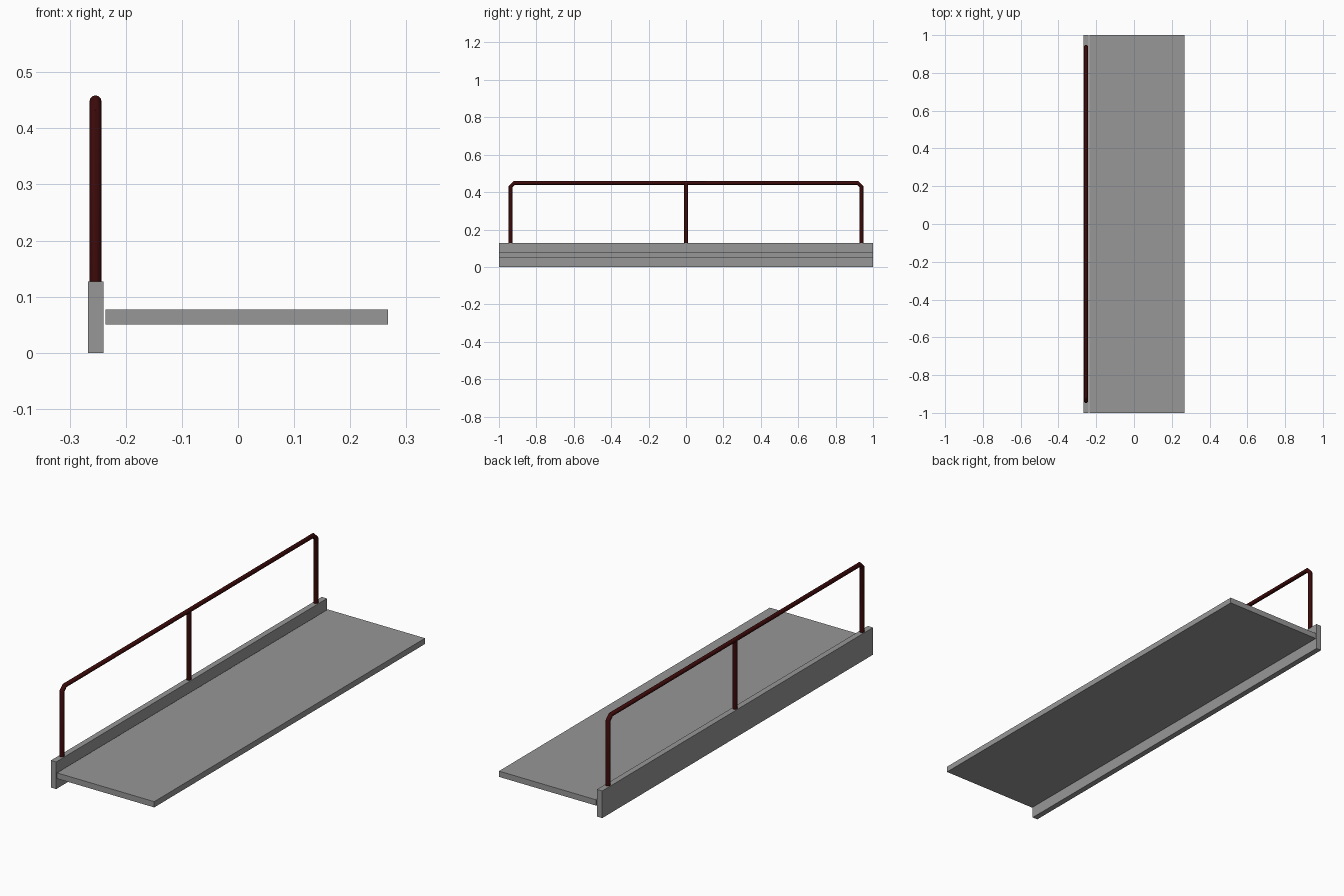
import bpy

cube = bpy.data.objects.get("Cube")
if cube:
    bpy.data.objects.remove(cube, do_unlink=True)


def make_material(name, rgb):
    mat = bpy.data.materials.new(name)
    mat.use_nodes = True
    mat.diffuse_color = (*rgb, 1)
    mat.node_tree.nodes["Principled BSDF"].inputs["Base Color"].default_value = (*rgb, 1)
    return mat


concrete = make_material("concrete grey", (0.31, 0.31, 0.31))
paint = make_material("dark red paint", (0.045, 0.003, 0.003))


def slab(name, x0, x1, z0, z1):
    """Box running the full length of the walkway."""
    bpy.ops.mesh.primitive_cube_add(size=1, location=((x0 + x1) / 2, 0, (z0 + z1) / 2))
    obj = bpy.context.object
    obj.name = name
    obj.scale = (x1 - x0, 2, z1 - z0)
    bpy.ops.object.transform_apply(location=False, rotation=False, scale=True)
    obj.data.materials.append(concrete)


def tube(name, points):
    """Round bar swept along a path in the railing plane, given as (y, z)."""
    curve = bpy.data.curves.new(name, "CURVE")
    curve.dimensions = "3D"
    curve.bevel_depth = 0.0105
    curve.bevel_resolution = 4
    curve.use_fill_caps = True
    spline = curve.splines.new("POLY")
    spline.points.add(len(points) - 1)
    for point, (y, z) in zip(spline.points, points):
        point.co = (RAIL_X, y, z, 1)
    obj = bpy.data.objects.new(name, curve)
    bpy.context.collection.objects.link(obj)
    bpy.ops.object.select_all(action="DESELECT")
    obj.select_set(True)
    bpy.context.view_layer.objects.active = obj
    bpy.ops.object.convert(target="MESH")
    obj = bpy.context.object
    obj.data.materials.clear()
    obj.data.materials.append(paint)
    bpy.ops.object.shade_smooth_by_angle(angle=0.6)


# Walkway deck and the upright kerb beside it
slab("deck", -0.236, 0.267, 0.05, 0.077)
slab("kerb", -0.267, -0.24, 0, 0.127)

# Railing: one bent bar with clipped corners, plus a middle post
RAIL_X = -0.254
POST_Y, BASE_Z, TOP_Z, CLIP = 0.938, 0.12, 0.449, 0.02
half = [(POST_Y, BASE_Z), (POST_Y, TOP_Z - CLIP), (POST_Y - CLIP, TOP_Z)]
tube("handrail", [(-y, z) for y, z in half] + half[::-1])
tube("middle_post", [(0, BASE_Z), (0, TOP_Z)])
